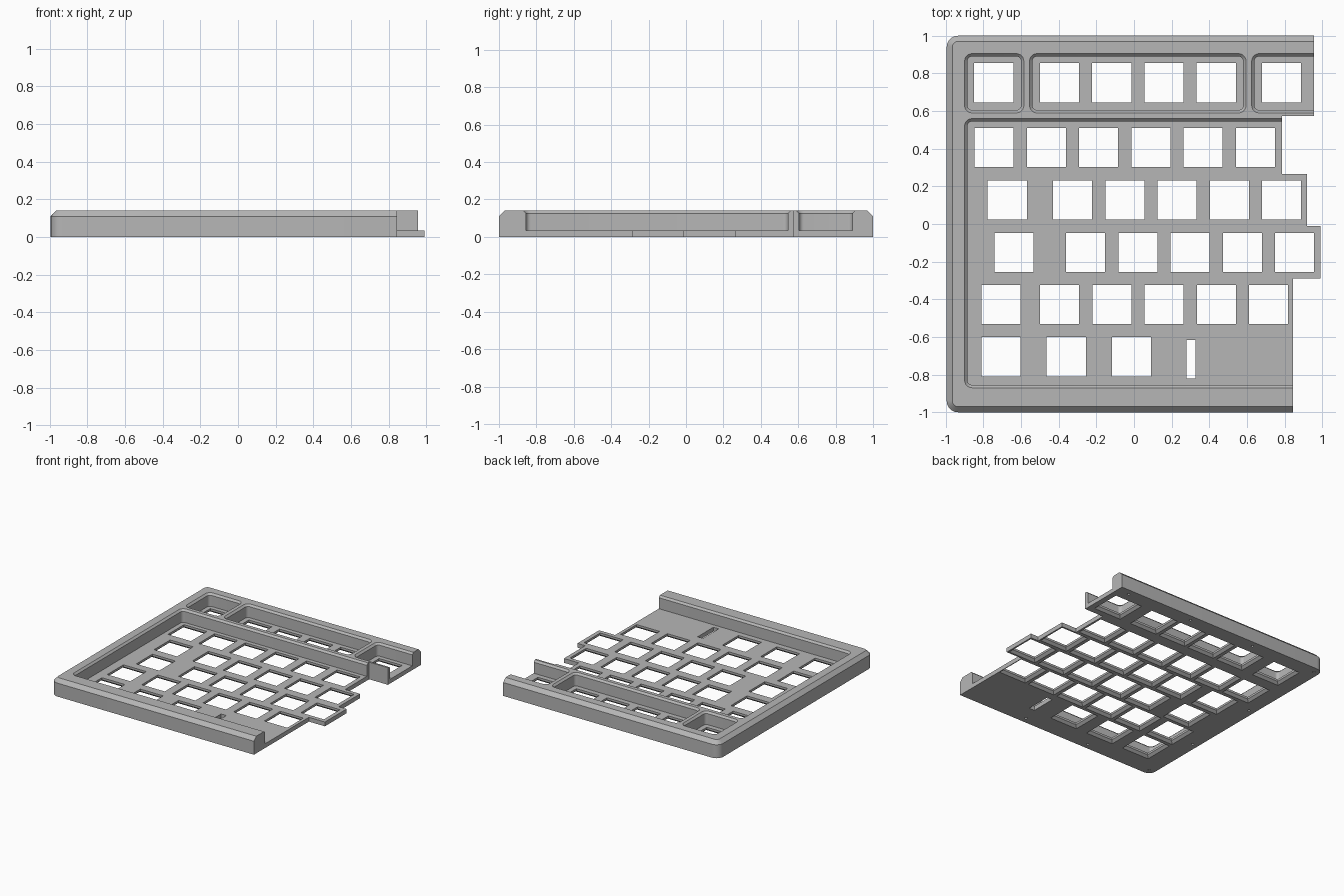
import bpy, bmesh
from math import cos, sin, pi, radians

if "Cube" in bpy.data.objects:
    bpy.data.objects.remove(bpy.data.objects["Cube"], do_unlink=True)

mat = bpy.data.materials.new("case grey")
mat.use_nodes = True
grey = (0.47, 0.47, 0.47, 1)
mat.diffuse_color = grey
mat.node_tree.nodes["Principled BSDF"].inputs["Base Color"].default_value = grey


def rounded_rect(x0, x1, y0, y1, r, seg=6):
    """Counter-clockwise outline with rounded corners, sharp when r is 0."""
    if r <= 0:
        return [(x0, y0), (x1, y0), (x1, y1), (x0, y1)]
    corners = [(x1 - r, y1 - r), (x0 + r, y1 - r), (x0 + r, y0 + r), (x1 - r, y0 + r)]
    return [(cx + r * cos((q + i / seg) * pi / 2), cy + r * sin((q + i / seg) * pi / 2))
            for q, (cx, cy) in enumerate(corners) for i in range(seg + 1)]


def loft(bm, rings):
    """Closed solid through (outline, height) rings, lowest first."""
    loops = [[bm.verts.new((x, y, z)) for x, y in pts] for pts, z in rings]
    n = len(loops[0])
    for a, b in zip(loops, loops[1:]):
        for i in range(n):
            j = (i + 1) % n
            bm.faces.new((a[i], a[j], b[j], b[i]))
    bm.faces.new(loops[0][::-1])
    bm.faces.new(loops[-1])


def block(bm, rect, r, levels):
    """Rounded block; levels are (outward offset, height)."""
    x0, x1, y0, y1 = rect
    loft(bm, [(rounded_rect(x0 - d, x1 + d, y0 - d, y1 + d, r + d if r else 0), z)
              for d, z in levels])


def make(name, bm):
    bmesh.ops.recalc_face_normals(bm, faces=bm.faces)
    me = bpy.data.meshes.new(name)
    bm.to_mesh(me)
    bm.free()
    me.materials.append(mat)
    ob = bpy.data.objects.new(name, me)
    bpy.context.collection.objects.link(ob)
    return ob


def boolean(target, cutter, operation):
    cutter.hide_render = True
    mod = target.modifiers.new(cutter.name, "BOOLEAN")
    mod.object, mod.operation, mod.solver = cutter, operation, "EXACT"
    bpy.context.view_layer.objects.active = target
    bpy.ops.object.modifier_apply(modifier=mod.name)
    bpy.data.objects.remove(cutter, do_unlink=True)


# Case body with chamfered upper rim
FLOOR, TOP = 0.035, 0.14
bm = bmesh.new()
block(bm, (-0.995, 1.3, -1, 1), 0.06, [(0, 0), (0, 0.11), (-0.03, TOP)])
case = make("keyboard_case_half", bm)

# Stepped right edge, where the other half joins
steps = [(0.845, -1.1, -0.29), (0.99, -0.29, -0.01), (0.92, -0.01, 0.265),
         (0.785, 0.265, 0.575), (0.955, 0.575, 1.1)]
outline = [(-1.1, -1.1)]
for x, low, high in steps:
    outline += [(x, low), (x, high)]
outline.append((-1.1, 1.1))
bm = bmesh.new()
loft(bm, [(outline, -0.1), (outline, 0.3)])
boolean(case, make("joint_outline", bm), "INTERSECT")

# Key wells: the main field and three in the function row
wells = [(-0.885, 1.4, -0.855, 0.545), (-0.885, -0.6, 0.605, 0.89),
         (-0.54, 0.58, 0.605, 0.89), (0.64, 1.4, 0.605, 0.89)]
bm = bmesh.new()
for rect in wells:
    block(bm, rect, 0.025, [(0, FLOOR), (0, TOP - 0.015), (0.015, TOP), (0.015, 0.2)])
boolean(case, make("key_wells", bm), "DIFFERENCE")

# Switch openings, flared on the underside
U = 0.2775
rows = [(0.75, [-0.745] + [-0.396 + U * i for i in range(4)] + [0.784]),
        (0.407, [-0.743 + U * i for i in range(6)]),
        (0.128, [-0.673] + [-0.326 + U * i for i in range(5)]),
        (-0.152, [-0.638] + [-0.257 + U * i for i in range(5)]),
        (-0.428, [-0.707] + [-0.395 + U * i for i in range(5)]),
        (-0.705, [-0.707 + 0.347 * i for i in range(3)])]
H = 0.104
bm = bmesh.new()
for y, xs in rows:
    for x in xs:
        block(bm, (x - H, x + H, y - H, y + H), 0,
              [(0.02, -0.02), (0.02, 0), (0, 0.018), (0, 0.07)])
# Stabiliser slot
block(bm, (0.278, 0.326, -0.82, -0.615), 0, [(0, -0.02), (0, 0.07)])
boolean(case, make("switch_openings", bm), "DIFFERENCE")

# Blind screw holes around the underside
screws = [(x, y) for y in (0.95, -0.95) for x in (-0.945, -0.35, 0.25)]
screws += [(0.85, 0.95), (-0.945, 0.2), (-0.945, -0.45)]
R = 0.01
bm = bmesh.new()
for x, y in screws:
    ring = [(x + R * cos(i * pi / 6), y + R * sin(i * pi / 6)) for i in range(12)]
    loft(bm, [(ring, -0.02), (ring, 0.07)])
boolean(case, make("screw_holes", bm), "DIFFERENCE")

# Smooth the corner fillets, keep the edges crisp
bpy.ops.object.select_all(action="DESELECT")
case.select_set(True)
bpy.context.view_layer.objects.active = case
bpy.ops.object.shade_smooth_by_angle(angle=radians(25))
